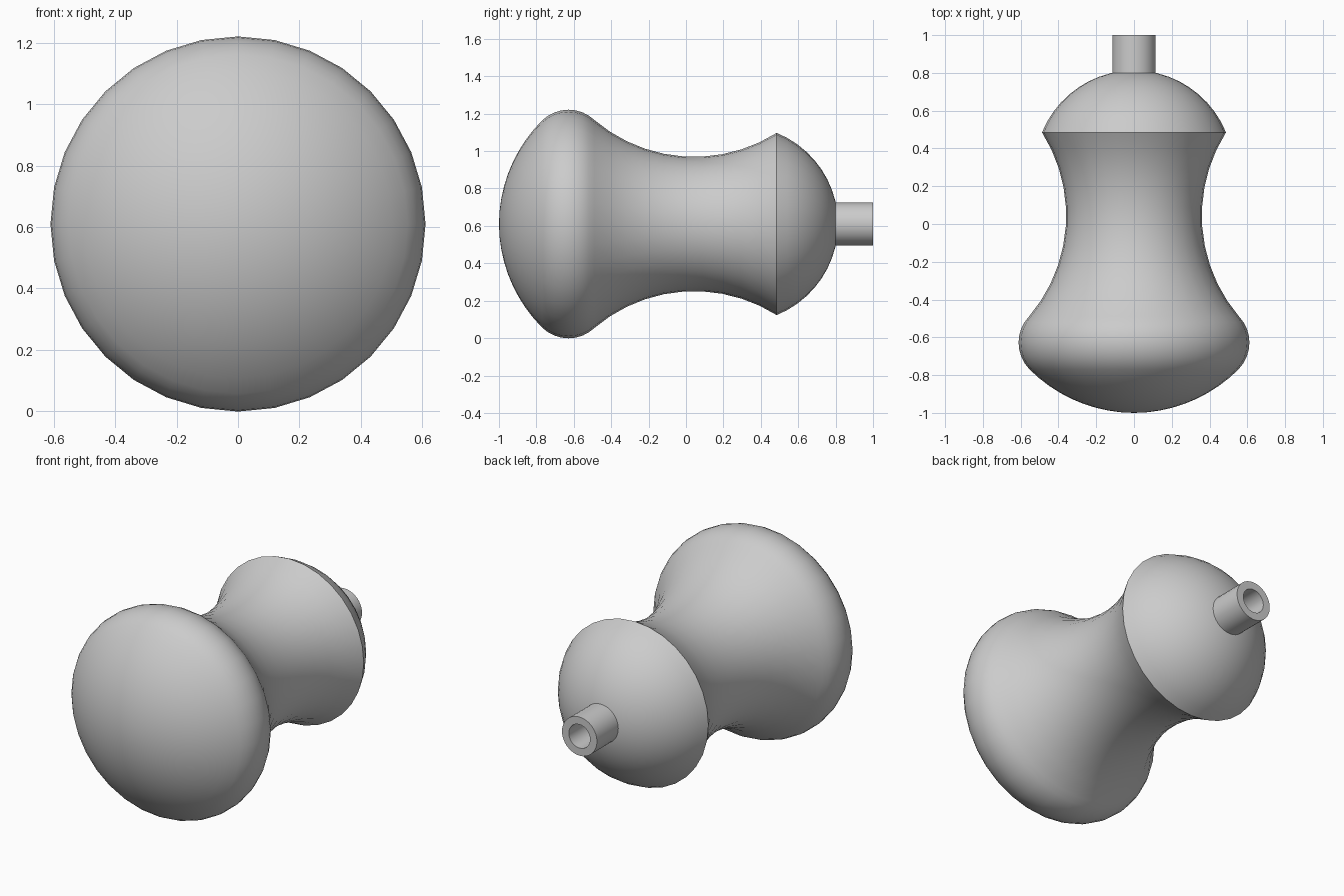
import bpy
import bmesh
from math import sin, cos, pi, radians, atan2, asin
from mathutils import Vector, Matrix

SIDES = 32
AXIS_Z = 0.61

cube = bpy.data.objects.get("Cube")
if cube:
    bpy.data.objects.remove(cube, do_unlink=True)

grey = bpy.data.materials.new("plain grey")
grey.use_nodes = True
colour = (0.6, 0.6, 0.6, 1)
grey.diffuse_color = colour
grey.node_tree.nodes["Principled BSDF"].inputs["Base Color"].default_value = colour


def arc(centre, start, end, steps):
    """Points (y, radius) on a circular arc between two points."""
    a, b = Vector(start) - Vector(centre), Vector(end) - Vector(centre)
    t0, t1 = atan2(a.y, a.x), atan2(b.y, b.x)
    points = []
    for i in range(steps + 1):
        f = i / steps
        t = t0 + (t1 - t0) * f
        size = a.length + (b.length - a.length) * f
        points.append((centre[0] + size * cos(t), max(0, centre[1] + size * sin(t))))
    return points


def lathe(name, profile, closed=False):
    """Turn a (y, radius) profile around the horizontal axis."""
    bm = bmesh.new()
    verts = [bm.verts.new((0, y, r)) for y, r in profile]
    pairs = list(zip(verts, verts[1:]))
    if closed:
        pairs.append((verts[-1], verts[0]))
    edges = [bm.edges.new(p) for p in pairs]
    bmesh.ops.spin(bm, geom=verts + edges, cent=(0, 0, 0), axis=(0, 1, 0),
                   angle=2 * pi, steps=SIDES, use_merge=False)
    bmesh.ops.remove_doubles(bm, verts=bm.verts[:], dist=0.0005)
    bmesh.ops.recalc_face_normals(bm, faces=bm.faces[:])
    bm.transform(Matrix.Translation((0, 0, AXIS_Z)))
    mesh = bpy.data.meshes.new(name)
    bm.to_mesh(mesh)
    bm.free()
    mesh.materials.append(grey)
    obj = bpy.data.objects.new(name, mesh)
    bpy.context.collection.objects.link(obj)
    bpy.ops.object.select_all(action='DESELECT')
    obj.select_set(True)
    bpy.context.view_layer.objects.active = obj
    bpy.ops.object.shade_smooth_by_angle(angle=radians(30))
    return obj


# Knob body: domed face, rounded rim, waisted neck and rounded back
face = arc((-0.211, 0), (-1, 0), (-0.77, 0.553), 9)
rim = arc((-0.62, 0.41), (-0.77, 0.553), (-0.49, 0.556), 8)
neck = arc((0.04, 1.183), (-0.49, 0.556), (0.485, 0.487), 10)
back = arc((0.287, 0), (0.485, 0.487), (0.813, 0), 10)
lathe("knob_body", face + rim[1:] + neck[1:] + back[1:])

# Hollow stem at the back
lathe("stem", [(0.79, 0.115), (1, 0.115), (1, 0.07), (0.79, 0.07)], closed=True)
